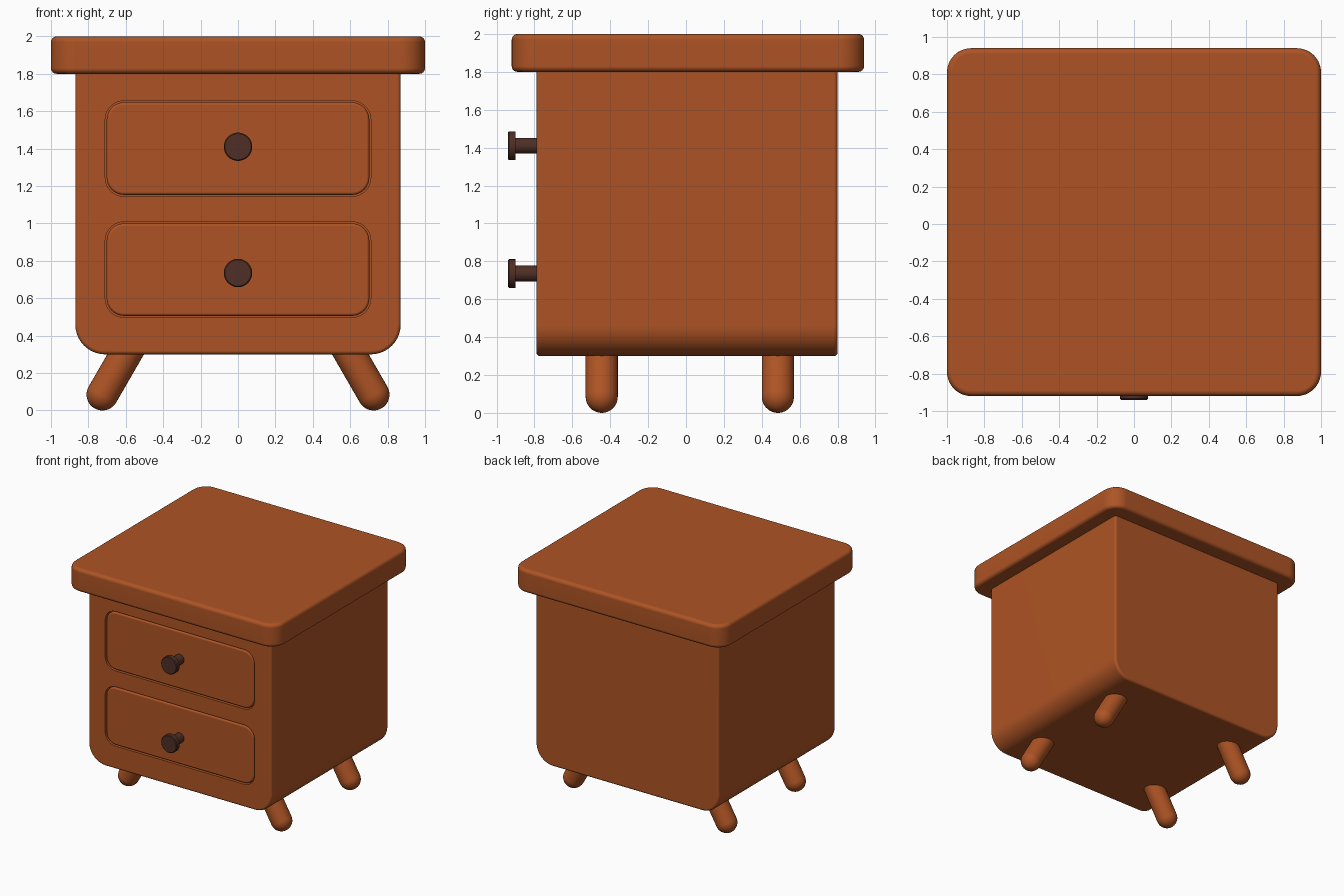
import bpy, bmesh, math
from mathutils import Matrix, Vector

if "Cube" in bpy.data.objects:
    bpy.data.objects.remove(bpy.data.objects["Cube"])


def material(name, rgb):
    m = bpy.data.materials.new(name)
    m.diffuse_color = (*rgb, 1)
    m.use_nodes = True
    m.node_tree.nodes["Principled BSDF"].inputs["Base Color"].default_value = m.diffuse_color
    return m


WOOD = material("warm wood", (0.42, 0.088, 0.018))
DARK = material("dark brown", (0.078, 0.028, 0.019))


def to_object(name, bm, mat):
    bmesh.ops.recalc_face_normals(bm, faces=bm.faces)
    me = bpy.data.meshes.new(name)
    bm.to_mesh(me)
    bm.free()
    me.materials.append(mat)
    ob = bpy.data.objects.new(name, me)
    bpy.context.collection.objects.link(ob)
    return ob


def rounded_rect(w, h, radii, seg=10):
    """Outline of half sizes w, h; radii for corners ++, -+, --, +-."""
    pts = []
    for i, (sx, sy) in enumerate(((1, 1), (-1, 1), (-1, -1), (1, -1))):
        r = radii[i]
        for k in range(seg + 1):
            a = math.radians(90 * (i + k / seg))
            pts.append((sx * (w - r) + r * math.cos(a), sy * (h - r) + r * math.sin(a)))
    return pts


def slab(name, pts, place, depth, mat):
    """Extrude an outline by a vector after placing each point with a function."""
    bm = bmesh.new()
    face = bm.faces.new([bm.verts.new(place(u, v)) for u, v in pts])
    ext = bmesh.ops.extrude_face_region(bm, geom=[face], use_keep_orig=True)
    for v in ext["geom"]:
        if isinstance(v, bmesh.types.BMVert):
            v.co += Vector(depth)
    return to_object(name, bm, mat)


def bevel(ob, width, seg=4):
    m = ob.modifiers.new("bevel", 'BEVEL')
    m.width, m.segments = width, seg
    m.limit_method, m.angle_limit = 'ANGLE', math.radians(40)


def finish(ob):
    bpy.ops.object.select_all(action='DESELECT')
    ob.select_set(True)
    bpy.context.view_layer.objects.active = ob
    if ob.modifiers:
        bpy.ops.object.convert(target='MESH')
    bpy.ops.object.shade_smooth_by_angle(angle=math.radians(35))
    ob.modifiers.new("normals", 'WEIGHTED_NORMAL').keep_sharp = True


def rod(name, start, end, r, mat, rounded=False):
    """Cylinder between two points, optionally with a domed far end."""
    a, b = Vector(start), Vector(end)
    d = b - a
    prof = [(0, 0), (r, 0)]
    if rounded:
        prof += [(r * math.cos(t * math.pi / 16), d.length + r * math.sin(t * math.pi / 16))
                 for t in range(9)]
    else:
        c = 0.006
        prof += [(r, d.length - c), (r - c, d.length), (0, d.length)]
    bm = bmesh.new()
    vs = [bm.verts.new((x, 0, z)) for x, z in prof]
    es = [bm.edges.new(p) for p in zip(vs, vs[1:])]
    bmesh.ops.spin(bm, geom=vs + es, axis=(0, 0, 1), cent=(0, 0, 0),
                   angle=2 * math.pi, steps=32)
    bmesh.ops.remove_doubles(bm, verts=bm.verts, dist=1e-4)
    rot = d.to_track_quat('Z', 'Y').to_matrix().to_4x4()
    bmesh.ops.transform(bm, matrix=Matrix.Translation(a) @ rot, verts=bm.verts)
    ob = to_object(name, bm, mat)
    finish(ob)
    return ob


# Table top
top = slab("table_top", rounded_rect(1.0, 0.93, [0.13] * 4),
           lambda u, v: (u, v + 0.01, 1.8), (0, 0, 0.2), WOOD)
bevel(top, 0.03)
finish(top)

# Cabinet body with large rounded lower corners
FRONT = -0.79
body = slab("cabinet_body", rounded_rect(0.87, 0.76, [0.02, 0.02, 0.16, 0.16]),
            lambda u, v: (u, FRONT, v + 1.06), (0, 1.59, 0), WOOD)
bevel(body, 0.04)

# Drawers sit in openings cut into the body, leaving a thin groove
cutters = []
for label, z, knob_z in (("upper", 1.4, 1.41), ("lower", 0.753, 0.735)):
    cut = slab(label + "_drawer_cutter", rounded_rect(0.71, 0.255, [0.1] * 4),
               lambda u, v: (u, FRONT - 0.1, v + z), (0, 0.15, 0), WOOD)
    cut.hide_render = True
    cutters.append(cut)
    m = body.modifiers.new("opening", 'BOOLEAN')
    m.operation, m.solver, m.object = 'DIFFERENCE', 'EXACT', cut

    drawer = slab(label + "_drawer", rounded_rect(0.702, 0.247, [0.092] * 4),
                  lambda u, v: (u, FRONT, v + z), (0, 0.07, 0), WOOD)
    bevel(drawer, 0.015, 3)
    finish(drawer)

    # Knob: stem and disc
    rod(label + "_knob_stem", (0, FRONT + 0.02, knob_z), (0, -0.91, knob_z), 0.042, DARK)
    rod(label + "_knob_disc", (0, -0.9, knob_z), (0, -0.94, knob_z), 0.076, DARK)

bevel(body, 0.015, 3)
finish(body)
for cut in cutters:
    bpy.data.objects.remove(cut)

# Splayed legs with domed feet
R = 0.085
for side, s in (("left", -1), ("right", 1)):
    for end, y in (("front", -0.445), ("back", 0.485)):
        rod(f"{end}_{side}_leg", (s * 0.54, y, R + 0.185 * math.sqrt(3)),
            (s * 0.725, y, R), R, WOOD, rounded=True)
